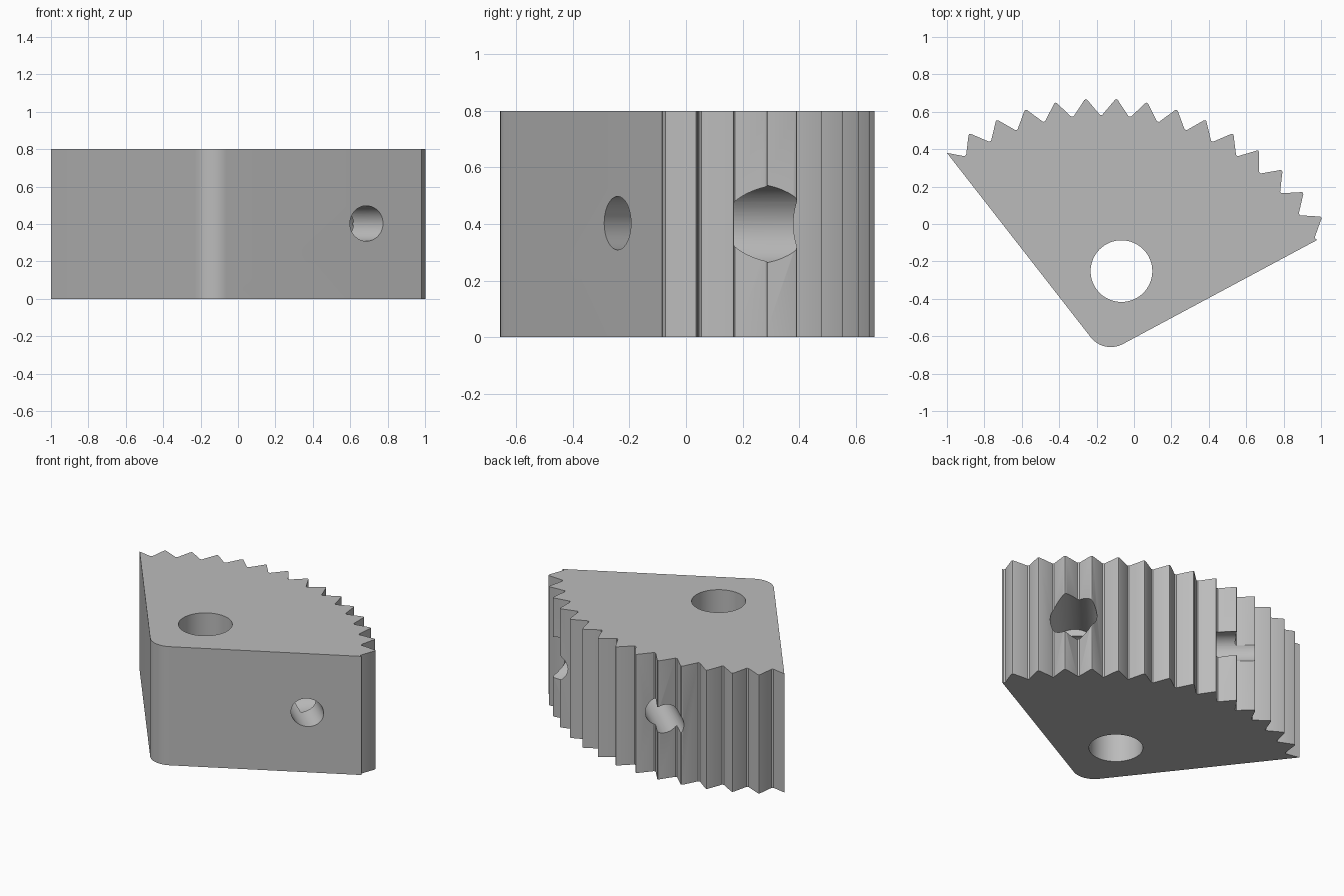
import bpy, bmesh
from math import sin, cos, radians
from mathutils import Vector

if "Cube" in bpy.data.objects:
    bpy.data.objects.remove(bpy.data.objects["Cube"], do_unlink=True)

HEIGHT = 0.8
GEAR_CENTRE = Vector((-0.176, -0.74))
PITCH = 6.66          # degrees per tooth
TIP_R, ROOT_R = 1.41, 1.323

grey = bpy.data.materials.new("plain_grey")
grey.use_nodes = True
grey.diffuse_color = (0.5, 0.5, 0.5, 1)
grey.node_tree.nodes["Principled BSDF"].inputs["Base Color"].default_value = (0.5, 0.5, 0.5, 1)


def polar(centre, radius, degrees):
    """Point at an angle measured clockwise from +y."""
    a = radians(degrees)
    return centre + Vector((sin(a), cos(a))) * radius


def sector_outline():
    # toothed arc, left to right, with small flats on tips and in roots
    pts = [Vector((-1.0, 0.38))]
    for i in range(-5, 10):
        for off in (-0.25, 0.25):
            pts.append(polar(GEAR_CENTRE, ROOT_R, i * PITCH + off))
        if i < 9:
            tip = (i + 0.5) * PITCH
            for off, drop in ((-0.3, 0.004), (0, 0), (0.3, 0.004)):
                pts.append(polar(GEAR_CENTRE, TIP_R - drop, tip + off))
    pts.append(Vector((0.98, -0.085)))
    # rounded lower corner
    corner = Vector((-0.124, -0.522))
    for k in range(13):
        pts.append(polar(corner, 0.136, 152 + k * (231.7 - 152) / 12))
    return pts


def make_prism(name, outline, height):
    bm = bmesh.new()
    face = bm.faces.new([bm.verts.new((p.x, p.y, 0)) for p in outline])
    top = bmesh.ops.extrude_face_region(bm, geom=[face])["geom"]
    bmesh.ops.translate(bm, vec=(0, 0, height),
                        verts=[v for v in top if isinstance(v, bmesh.types.BMVert)])
    bmesh.ops.recalc_face_normals(bm, faces=bm.faces)
    mesh = bpy.data.meshes.new(name)
    bm.to_mesh(mesh)
    bm.free()
    obj = bpy.data.objects.new(name, mesh)
    bpy.context.collection.objects.link(obj)
    mesh.materials.append(grey)
    return obj


def bore(target, name, start, end, radius):
    """Cut a round hole between two points."""
    start, end = Vector(start), Vector(end)
    axis = end - start
    bpy.ops.mesh.primitive_cylinder_add(vertices=64, radius=radius, depth=axis.length,
                                        location=(start + end) / 2)
    cutter = bpy.context.object
    cutter.name = name
    cutter.rotation_euler = axis.to_track_quat('Z', 'Y').to_euler()
    cutter.data.materials.append(grey)
    cutter.hide_render = True
    mod = target.modifiers.new(name, 'BOOLEAN')
    mod.operation = 'DIFFERENCE'
    mod.solver = 'EXACT'
    mod.object = cutter
    bpy.context.view_layer.objects.active = target
    bpy.ops.object.modifier_apply(modifier=name)
    bpy.data.objects.remove(cutter, do_unlink=True)


sector = make_prism("gear_sector", sector_outline(), HEIGHT)

mid = HEIGHT / 2
# vertical pivot hole
bore(sector, "pivot_hole", (-0.067, -0.252, -0.2), (-0.067, -0.252, HEIGHT + 0.2), 0.165)

# narrow cross bore from the side face out through the teeth
side, exit_point = Vector((0.69, -0.245, mid + 0.003)), Vector((-0.265, 0.615, mid + 0.003))
along = (exit_point - side).normalized() * 0.35
bore(sector, "cross_bore", side - along, exit_point + along, 0.0945)

# wide blind bore running inward from the teeth to meet the cross bore
mouth = Vector((0.722, 0.285, mid))
inward = Vector((-0.656, -0.755, 0))
bore(sector, "wide_bore", mouth - inward * 0.35, mouth + inward * 0.41, 0.143)

# smooth round walls, crisp teeth
bpy.ops.object.select_all(action='DESELECT')
sector.select_set(True)
bpy.context.view_layer.objects.active = sector
bpy.ops.object.shade_smooth_by_angle(angle=radians(30))
